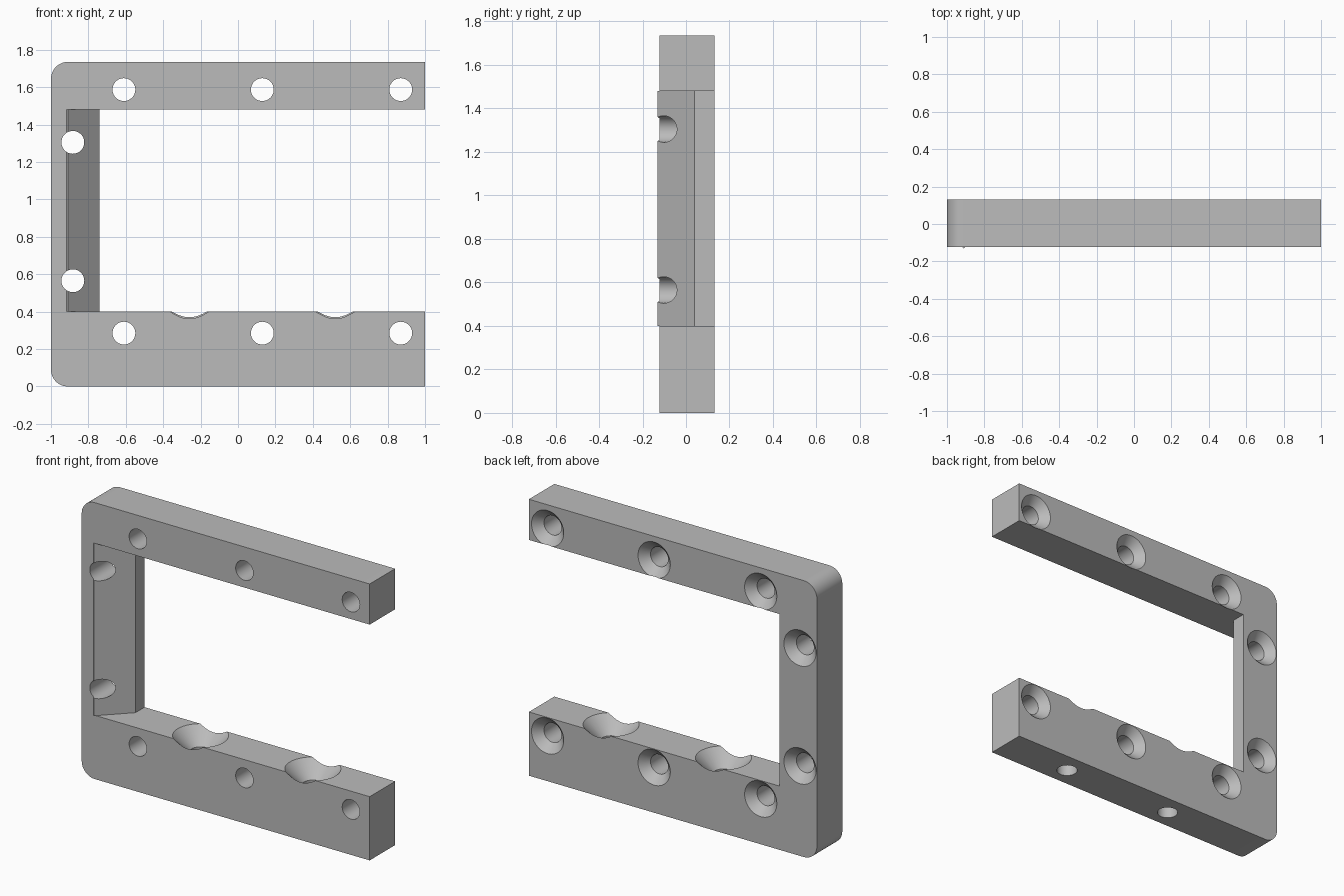
import bpy
import bmesh
from math import sin, cos, pi
from mathutils import Vector, Matrix

if "Cube" in bpy.data.objects:
    bpy.data.objects.remove(bpy.data.objects["Cube"], do_unlink=True)

FRONT, BACK, HEIGHT = -0.122, 0.13, 1.735
LOW, HIGH = 0.40, 1.48            # window bottom and top
HOLE, SINK, CORNER = 0.061, 0.112, 0.09

grey = bpy.data.materials.new("plain grey")
grey.use_nodes = True
grey.diffuse_color = (0.5, 0.5, 0.5, 1)
grey.node_tree.nodes["Principled BSDF"].inputs["Base Color"].default_value = (0.5, 0.5, 0.5, 1)


def make(name, bm):
    bmesh.ops.recalc_face_normals(bm, faces=bm.faces)
    mesh = bpy.data.meshes.new(name)
    bm.to_mesh(mesh)
    bm.free()
    mesh.materials.append(grey)
    obj = bpy.data.objects.new(name, mesh)
    bpy.context.collection.objects.link(obj)
    return obj


def prism(name, points, offset):
    """Extrude a closed outline along the offset."""
    bm = bmesh.new()
    face = bm.faces.new([bm.verts.new(p) for p in points])
    top = bmesh.ops.extrude_face_region(bm, geom=[face])
    verts = [v for v in top["geom"] if isinstance(v, bmesh.types.BMVert)]
    bmesh.ops.translate(bm, verts=verts, vec=offset)
    return make(name, bm)


def lathe(bm, profile, matrix, sides=48):
    """Closed turned solid from (radius, height) pairs."""
    rings = [[bm.verts.new(matrix @ Vector((r * cos(2 * pi * i / sides),
                                            r * sin(2 * pi * i / sides), h)))
              for i in range(sides)] for r, h in profile]
    for a, b in zip(rings, rings[1:]):
        for i in range(sides):
            j = (i + 1) % sides
            bm.faces.new((a[i], a[j], b[j], b[i]))
    bm.faces.new(rings[0])
    bm.faces.new(rings[-1])


def cut(obj, cutter):
    cutter.hide_render = True
    mod = obj.modifiers.new("cut", 'BOOLEAN')
    mod.operation, mod.solver, mod.object = 'DIFFERENCE', 'EXACT', cutter
    bpy.ops.object.select_all(action='DESELECT')
    bpy.context.view_layer.objects.active = obj
    obj.select_set(True)
    bpy.ops.object.modifier_apply(modifier=mod.name)


# Slab with two rounded corners on its closed side
outline = [(1, FRONT, 0), (1, FRONT, HEIGHT)]
for cz, start in ((HEIGHT - CORNER, pi / 2), (CORNER, pi)):
    for i in range(13):
        a = start + i * pi / 24
        outline.append((-1 + CORNER + CORNER * cos(a), FRONT, cz + CORNER * sin(a)))
frame = prism("frame", outline, (0, BACK - FRONT, 0))

# Thin raised lip along the top of the slanted inner face
lip = prism("lip", [(-0.918, FRONT, LOW), (-0.91, -0.13, LOW), (-0.902, FRONT, LOW)],
            (0, 0, HIGH - LOW))

# Open window with a slanted closed side
window = prism("window_cutter", [(x, y, LOW) for x, y in (
    (-0.952, -0.172), (1.1, -0.172), (1.1, 0.2), (-0.74, 0.2), (-0.74, 0.04))],
    (0, 0, HIGH - LOW))
cut(frame, window)

# Screw holes, countersunk from the back
bm = bmesh.new()
spots = [(x, z) for x in (-0.61, 0.13, 0.87) for z in (0.285, 1.587)]
spots += [(-0.883, z) for z in (0.565, 1.305)]
for x, z in spots:
    turn = Matrix.Translation((x, 0, z)) @ Matrix.Rotation(-pi / 2, 4, 'X')
    lathe(bm, [(HOLE, -0.3), (HOLE, BACK - (SINK - HOLE)), (SINK, BACK), (SINK, 0.2)], turn)

# Upright holes through the lower rail, with wide countersinks
wide = 0.16
for x in (-0.26, 0.52):
    lathe(bm, [(HOLE, -0.1), (HOLE, LOW - (wide - HOLE)), (wide, LOW), (wide, LOW + 0.1)],
          Matrix.Translation((x, 0, 0)))
holes = make("hole_cutter", bm)
cut(frame, holes)
cut(lip, holes)

for helper in (window, holes):
    bpy.data.objects.remove(helper, do_unlink=True)

# Smooth bores and corners, sharp edges elsewhere
for obj in (frame, lip):
    bpy.ops.object.select_all(action='DESELECT')
    bpy.context.view_layer.objects.active = obj
    obj.select_set(True)
    bpy.ops.object.shade_smooth_by_angle(angle=pi / 6)
